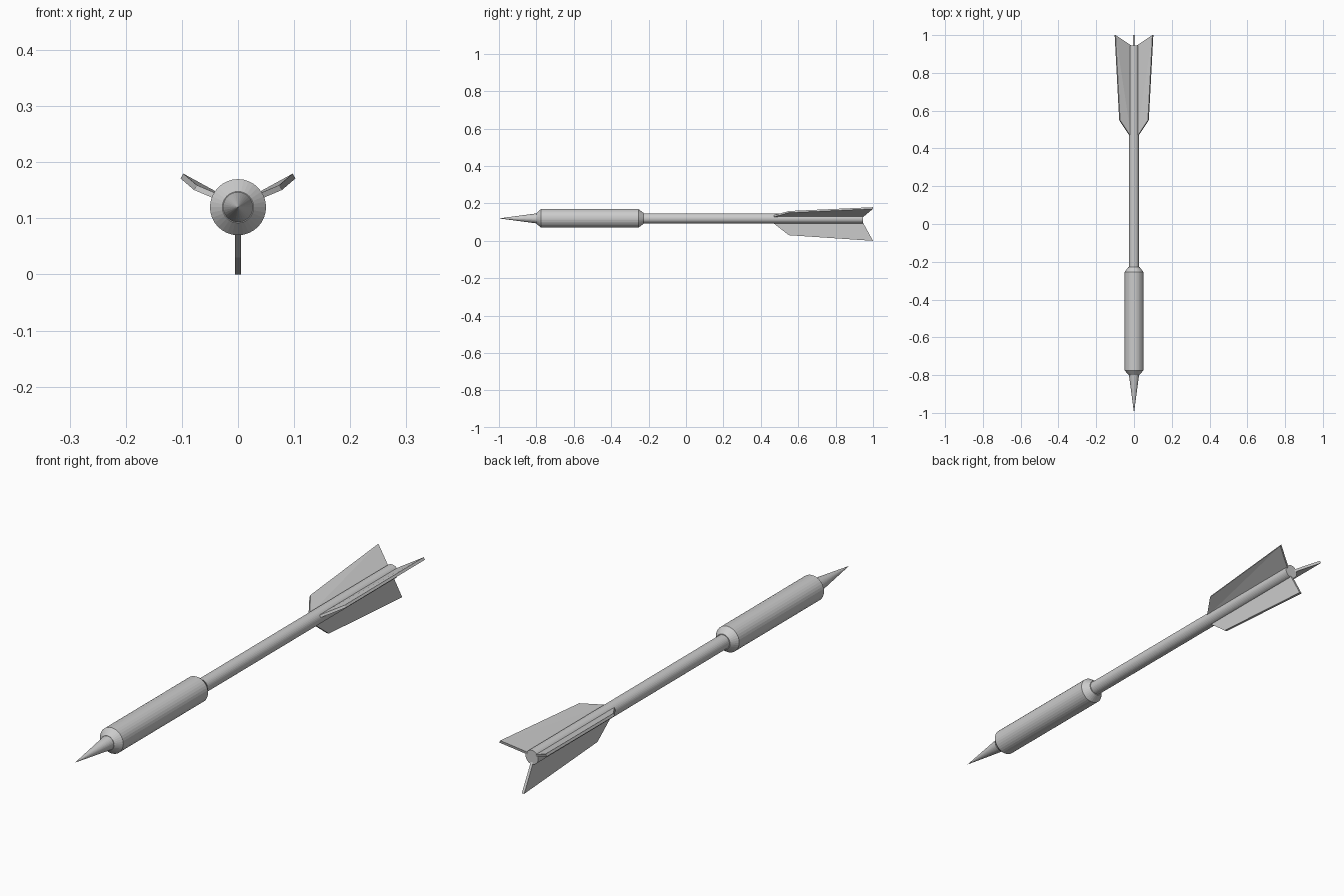
import bpy, bmesh, math

if "Cube" in bpy.data.objects:
    bpy.data.objects.remove(bpy.data.objects["Cube"])

AXIS_Z = 0.12
SIDES = 32


def finish(name, bm):
    bmesh.ops.recalc_face_normals(bm, faces=bm.faces)
    mesh = bpy.data.meshes.new(name)
    bm.to_mesh(mesh)
    bm.free()
    obj = bpy.data.objects.new(name, mesh)
    bpy.context.collection.objects.link(obj)
    return obj


def lathe(name, profile):
    """Closed solid turned about the long axis; profile is (y, radius)."""
    bm = bmesh.new()
    rings = []
    for y, r in profile:
        if r == 0:
            rings.append([bm.verts.new((0, y, AXIS_Z))])
            continue
        angles = [2 * math.pi * i / SIDES for i in range(SIDES)]
        rings.append([bm.verts.new((r * math.cos(a), y, AXIS_Z + r * math.sin(a))) for a in angles])
    for a, b in zip(rings, rings[1:]):
        for i in range(SIDES):
            j = (i + 1) % SIDES
            if len(a) == 1:
                bm.faces.new((a[0], b[i], b[j]))
            else:
                bm.faces.new((a[i], a[j], b[j], b[i]))
    for ring in (rings[0], rings[-1]):
        if len(ring) > 1:
            bm.faces.new(ring)
    return finish(name, bm)


def fin(name, outline, normal, half=0.005):
    """Thin plate from four (x, y, z) corners, thickened along normal."""
    bm = bmesh.new()
    sides = []
    for s in (-half, half):
        sides.append([bm.verts.new((x + s * normal[0], y, z + s * normal[1])) for x, y, z in outline])
    for a, b in ((0, 1), (1, 2), (2, 3), (3, 0)):
        bm.faces.new((sides[0][a], sides[0][b], sides[1][b], sides[1][a]))
    # Split the slightly twisted faces into triangles
    for v in sides:
        bm.faces.new((v[0], v[1], v[2]))
        bm.faces.new((v[0], v[2], v[3]))
    return finish(name, bm)


# Point, grip and shaft
lathe("point", [(-1.0, 0), (-0.79, 0.028)])
lathe("barrel", [(-0.80, 0.028), (-0.775, 0.05), (-0.255, 0.05), (-0.228, 0.03)])
lathe("shaft", [(-0.26, 0.027), (0.945, 0.027)])

# Lower fin, then the mirrored pair of upper fins with a slight twist
fin("lower_fin", [(0, 0.46, 0.10), (0, 0.55, 0.03), (0, 1.0, 0.0), (0, 0.945, 0.10)], (1, 0))
for side, label in ((1, "right"), (-1, "left")):
    corners = [(0.017, 0.46, 0.13), (0.076, 0.55, 0.155), (0.1, 1.0, 0.1755), (0.017, 0.945, 0.13)]
    fin(label + "_fin", [(side * x, y, z) for x, y, z in corners], (-0.5 * side, 0.866))
